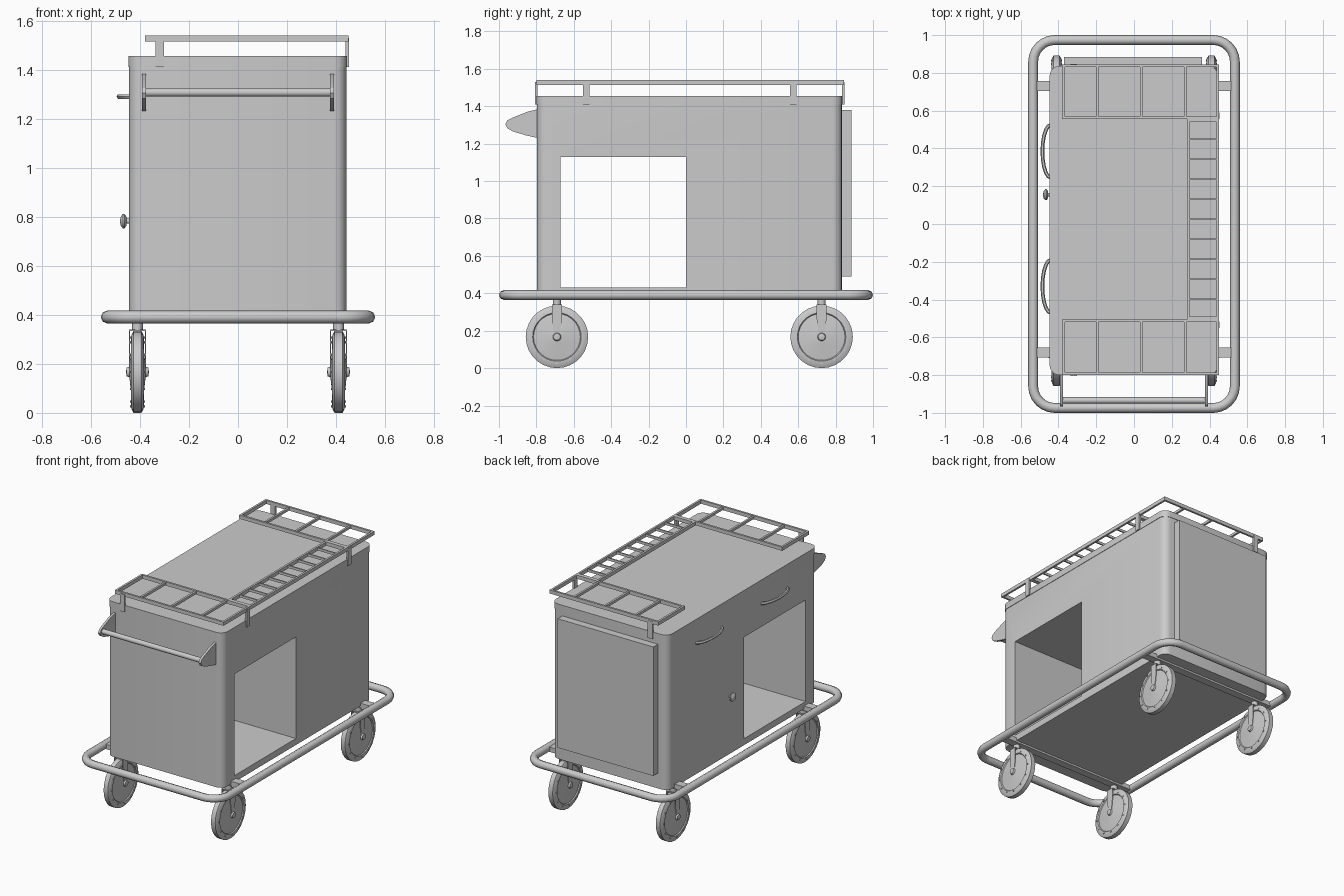
import bpy, bmesh
from math import pi, sin, cos
from mathutils import Matrix, Vector

if "Cube" in bpy.data.objects:
    bpy.data.objects.remove(bpy.data.objects["Cube"])


def finish(name, bm, smooth=True):
    bmesh.ops.recalc_face_normals(bm, faces=bm.faces[:])
    me = bpy.data.meshes.new(name)
    bm.to_mesh(me)
    bm.free()
    ob = bpy.data.objects.new(name, me)
    bpy.context.collection.objects.link(ob)
    bpy.ops.object.select_all(action='DESELECT')
    bpy.context.view_layer.objects.active = ob
    ob.select_set(True)
    if smooth:
        bpy.ops.object.shade_smooth_by_angle(angle=0.6)
    return ob


def add_box(bm, x0, x1, y0, y1, z0, z1):
    m = Matrix.Translation(((x0 + x1) / 2, (y0 + y1) / 2, (z0 + z1) / 2)) @ \
        Matrix.Diagonal((x1 - x0, y1 - y0, z1 - z0, 1))
    return bmesh.ops.create_cube(bm, size=1, matrix=m)['verts']


def round_rect(x0, x1, y0, y1, r, n):
    pts = []
    for i, (cx, cy) in enumerate([(x1 - r, y1 - r), (x0 + r, y1 - r), (x0 + r, y0 + r), (x1 - r, y0 + r)]):
        for k in range(n + 1):
            a = (i + k / n) * pi / 2
            pts.append((cx + r * cos(a), cy + r * sin(a)))
    return pts


def add_prism(bm, pts, vec):
    f = bm.faces.new([bm.verts.new(p) for p in pts])
    res = bmesh.ops.extrude_face_region(bm, geom=[f], use_keep_orig=True)
    vs = [g for g in res['geom'] if isinstance(g, bmesh.types.BMVert)]
    bmesh.ops.translate(bm, verts=vs, vec=Vector(vec))


def add_lathe(bm, profile, centre, n):
    # profile of (x, radius) turned around the x axis
    c = Vector(centre)
    rings = [[bm.verts.new(c + Vector((x, r * cos(2 * pi * k / n), r * sin(2 * pi * k / n))))
              for k in range(n)] for x, r in profile]
    for a, b in zip(rings, rings[1:]):
        for k in range(n):
            bm.faces.new((a[k], a[(k + 1) % n], b[(k + 1) % n], b[k]))
    bm.faces.new(rings[0])
    bm.faces.new(rings[-1])


def tube(name, pts, radius, res, cyclic):
    cu = bpy.data.curves.new(name, 'CURVE')
    cu.dimensions = '3D'
    cu.bevel_depth, cu.bevel_resolution, cu.use_fill_caps = radius, res, True
    s = cu.splines.new('POLY')
    s.points.add(len(pts) - 1)
    for p, co in zip(s.points, pts):
        p.co = (*co, 1)
    s.use_cyclic_u = cyclic
    ob = bpy.data.objects.new(name, cu)
    bpy.context.collection.objects.link(ob)
    bpy.ops.object.select_all(action='DESELECT')
    bpy.context.view_layer.objects.active = ob
    ob.select_set(True)
    bpy.ops.object.convert(target='MESH')
    bpy.ops.object.shade_smooth_by_angle(angle=0.9)


X0, X1, Y0, Y1 = -0.447, 0.445, -0.80, 0.837

# Cabinet body with an open compartment running through it
bm = bmesh.new()
outline = round_rect(X0 + 0.003, X1 - 0.003, Y0 + 0.003, Y1 - 0.003, 0.05, 4)
add_prism(bm, [(x, y, 0.385) for x, y in outline], (0, 0, 1.027))
body = finish("cabinet_body", bm, False)
bm = bmesh.new()
add_box(bm, -0.7, 0.7, -0.67, 0.0, 0.43, 1.13)
cutter = finish("compartment_cutter", bm, False)
cutter.hide_render = True
mod = body.modifiers.new("compartment", 'BOOLEAN')
mod.operation, mod.object, mod.solver = 'DIFFERENCE', cutter, 'EXACT'
bpy.context.view_layer.objects.active = body
bpy.ops.object.modifier_apply(modifier="compartment")
bpy.data.objects.remove(cutter)
bpy.ops.object.select_all(action='DESELECT')
body.select_set(True)
bpy.ops.object.shade_smooth_by_angle(angle=0.6)

# Worktop
bm = bmesh.new()
add_prism(bm, [(x, y, 1.41) for x, y in round_rect(X0, X1, Y0, Y1, 0.052, 4)], (0, 0, 0.045))
finish("worktop", bm)

# Rear panel
bm = bmesh.new()
add_box(bm, -0.37, 0.36, 0.83, 0.885, 0.49, 1.38)
finish("rear_panel", bm, False)

# Bumper ring and its cross bars
tube("bumper_ring", [(x, y, 0.391) for x, y in round_rect(-0.534, 0.534, -0.974, 0.974, 0.115, 6)],
     0.026, 2, True)
bm = bmesh.new()
for y in (-0.68, 0.73):
    add_box(bm, -0.53, 0.53, y - 0.027, y + 0.027, 0.372, 0.405)
finish("bumper_cross_bars", bm, False)

# Castors: wheel, rim bolts, fork and stem
half = [(0.046, 0.006), (0.044, 0.018), (0.033, 0.022), (0.029, 0.06), (0.021, 0.125),
        (0.027, 0.13), (0.025, 0.15), (0.016, 0.167)]
profile = half + [(-x, r) for x, r in reversed(half)]
for yname, y in (("front", -0.69), ("rear", 0.725)):
    for xname, x in (("left", -0.41), ("right", 0.41)):
        bm = bmesh.new()
        add_lathe(bm, profile, (x, y, 0.167), 28)
        for k in range(12):
            a = 2 * pi * k / 12
            add_lathe(bm, [(-0.03, 0.005), (0.03, 0.005)],
                      (x, y + 0.14 * cos(a), 0.167 + 0.14 * sin(a)), 6)
        finish(f"{yname}_{xname}_wheel", bm)
        bm = bmesh.new()
        for s in (-1, 1):
            shape = [(-0.026, 0.338), (0.026, 0.338), (0.026, 0.26), (0.013, 0.16), (-0.013, 0.16), (-0.026, 0.26)]
            add_prism(bm, [(x + s * 0.031, y + a, z) for a, z in shape], (s * 0.004, 0, 0))
        add_box(bm, x - 0.035, x + 0.035, y - 0.026, y + 0.026, 0.334, 0.34)
        bmesh.ops.create_cone(bm, cap_ends=True, segments=12, radius1=0.022, radius2=0.022,
                              depth=0.055, matrix=Matrix.Translation((x, y, 0.365)))
        finish(f"{yname}_{xname}_fork", bm)

# Push handle at the front: two brackets and a bar
side = [(-0.79, 1.385), (-0.85, 1.37), (-0.925, 1.34), (-0.955, 1.325), (-0.966, 1.305),
        (-0.955, 1.282), (-0.925, 1.265), (-0.85, 1.243), (-0.79, 1.23)]
bm = bmesh.new()
for x in (-0.392, 0.376):
    add_prism(bm, [(x, a, z) for a, z in side], (0.016, 0, 0))
add_lathe(bm, [(-0.38, 0.017), (0.38, 0.017)], (0, -0.934, 1.307), 12)
finish("push_handle", bm)

# Bowed pull handles and knob on the left side
for i, yc in enumerate((0.385, -0.33)):
    pts = [(-0.44 - 0.045 * sin(pi * k / 10), yc - 0.14 * cos(pi * k / 10), 1.29) for k in range(11)]
    tube(f"pull_handle_{i + 1}", pts, 0.01, 1, False)
bm = bmesh.new()
add_lathe(bm, [(-0.034, 0.006), (-0.031, 0.019), (-0.023, 0.029), (-0.016, 0.029), (-0.009, 0.02),
               (-0.007, 0.01), (0.008, 0.01)], (-0.447, 0.155, 0.782), 16)
finish("door_knob", bm)

# Top rails: end frames, side ladder and posts
ZA, ZB, T = 1.515, 1.54, 0.014


def frame(name, x0, x1, y0, y1, xbars=(), ybars=()):
    bm = bmesh.new()
    add_box(bm, x0, x1, y0, y0 + T, ZA, ZB)
    add_box(bm, x0, x1, y1 - T, y1, ZA, ZB)
    add_box(bm, x0, x0 + T, y0 + T, y1 - T, ZA, ZB)
    add_box(bm, x1 - T, x1, y0 + T, y1 - T, ZA, ZB)
    for x in xbars:
        add_box(bm, x - T / 2, x + T / 2, y0 + T, y1 - T, ZA + 0.004, ZB - 0.004)
    for y in ybars:
        add_box(bm, x0 + T, x1 - T, y - T / 3, y + T / 3, ZA + 0.004, ZB - 0.004)
    finish(name, bm, False)


bars = (-0.195, 0.038, 0.272)
frame("front_rail", -0.38, 0.45, -0.80, -0.505, xbars=bars)
frame("rear_rail", -0.38, 0.45, 0.555, 0.845, xbars=bars)
frame("side_rail", 0.28, 0.45, -0.505, 0.555, ybars=[-0.505 + 0.106 * k for k in range(1, 10)])
bm = bmesh.new()
for y0, y1 in ((-0.806, -0.794), (0.833, 0.847)):
    add_box(bm, -0.336, -0.301, y0, y1, 1.41, 1.53)
for y in (-0.533, 0.573):
    add_box(bm, 0.438, 0.452, y - 0.017, y + 0.017, 1.41, 1.53)
finish("rail_posts", bm, False)
